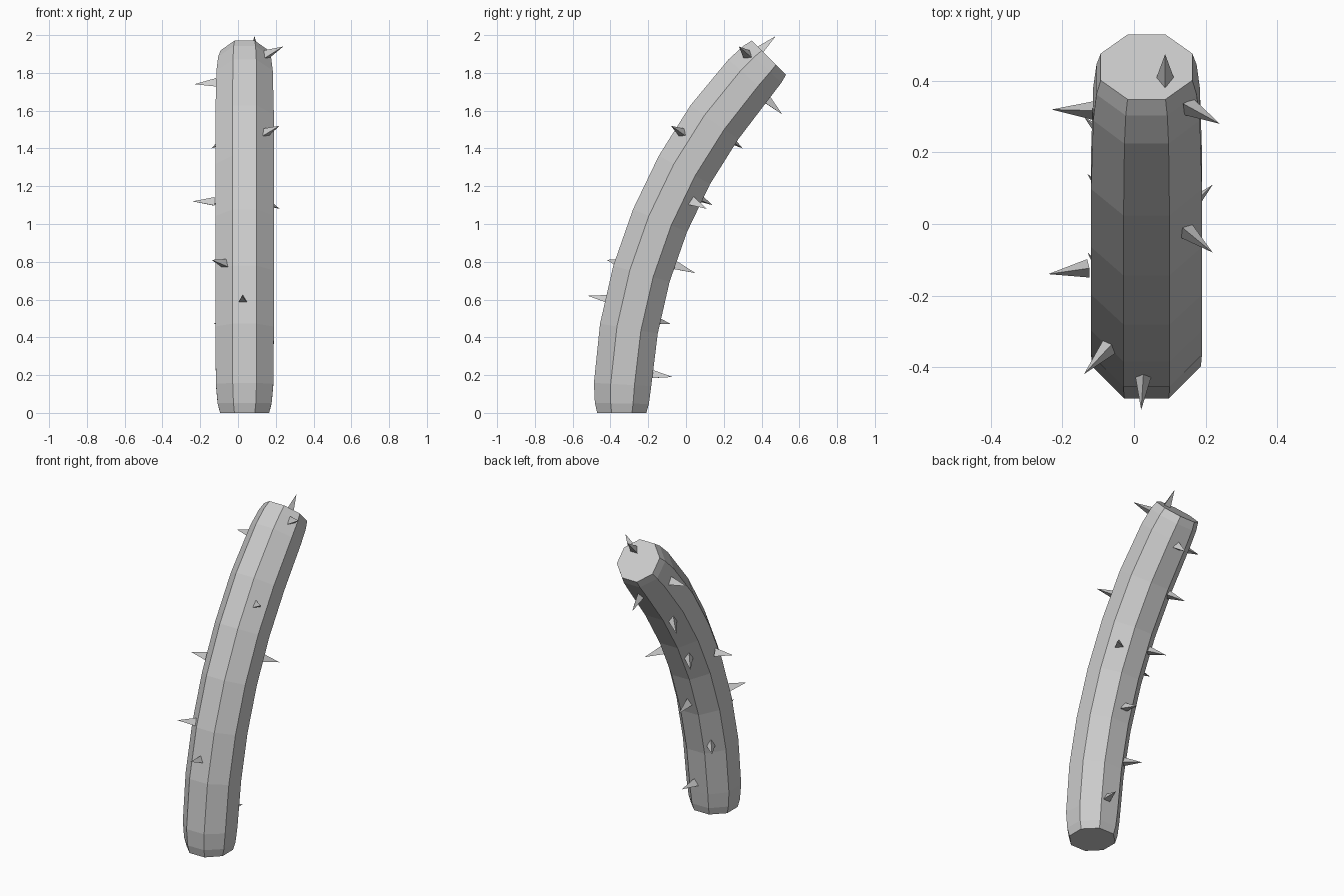
import bpy, bmesh, math
from mathutils import Vector

cube = bpy.data.objects.get("Cube")
if cube:
    bpy.data.objects.remove(cube)

grey = bpy.data.materials.new("plain_grey")
grey.use_nodes = True
colour = (0.6, 0.6, 0.6, 1)
grey.diffuse_color = colour
grey.node_tree.nodes["Principled BSDF"].inputs["Base Color"].default_value = colour

# The stem follows an eighth of a circle, leaning back
RADIUS, BEND = 2.66, math.pi / 4
ROOT = Vector((0.035, -0.34, 0))
CENTRE = ROOT + Vector((0, RADIUS, 0))
SIDES = 8


def axis_point(angle):
    return CENTRE + RADIUS * Vector((0, -math.cos(angle), math.sin(angle)))


def finish(name, bm):
    bmesh.ops.recalc_face_normals(bm, faces=bm.faces)
    mesh = bpy.data.meshes.new(name)
    bm.to_mesh(mesh)
    bm.free()
    mesh.materials.append(grey)
    obj = bpy.data.objects.new(name, mesh)
    bpy.context.collection.objects.link(obj)
    return obj


# Stem: octagonal rings with softened ends
lower = [(0, 0.130), (0.024, 0.143), (0.072, 0.152)]
upper = [(0.928, 0.149), (0.976, 0.140), (1, 0.128)]
middle = [(0.072 + 0.856 * i / 6, 0.155) for i in range(1, 6)]

bm = bmesh.new()
rings = []
for fraction, apothem in lower + middle + upper:
    angle = fraction * BEND
    back = Vector((0, math.cos(angle), -math.sin(angle)))
    r = apothem / math.cos(math.pi / SIDES)
    ring = []
    for k in range(SIDES):
        turn = (k + 0.5) * 2 * math.pi / SIDES
        offset = Vector((r * math.cos(turn), 0, 0)) + back * r * math.sin(turn)
        ring.append(bm.verts.new(axis_point(angle) + offset))
    rings.append(ring)
for a, b in zip(rings, rings[1:]):
    for k in range(SIDES):
        n = (k + 1) % SIDES
        bm.faces.new((a[k], a[n], b[n], b[k]))
bm.faces.new(rings[0])
bm.faces.new(rings[-1])
finish("stem", bm)


# Thorns: three-sided cones given by their tips
def thorn(name, tip, direction, length=0.115, radius=0.03):
    bm = bmesh.new()
    bmesh.ops.create_cone(bm, cap_ends=True, segments=3, radius1=radius,
                          radius2=0, depth=length)
    bmesh.ops.remove_doubles(bm, verts=bm.verts, dist=0.0001)
    bmesh.ops.translate(bm, verts=bm.verts, vec=(0, 0, -length / 2))
    obj = finish(name, bm)
    obj.rotation_mode = 'QUATERNION'
    obj.rotation_quaternion = direction.to_track_quat('Z', 'Y')
    obj.location = tip


tips = [
    (-0.23, 0.32, 1.74), (-0.24, -0.14, 1.12), (-0.14, 0.30, 1.40),
    (-0.13, 0.14, 1.10), (-0.14, -0.42, 0.81), (-0.13, -0.08, 0.47),
    (0.02, -0.52, 0.62), (0.24, 0.28, 1.94), (0.22, -0.08, 1.52),
    (0.22, 0.11, 1.08), (0.03, 0.51, 1.58), (0.02, 0.05, 0.74),
    (0.08, -0.07, 0.19),
]
for i, p in enumerate(tips):
    tip = Vector(p)
    angle = math.atan2(tip.z, CENTRE.y - tip.y)
    thorn(f"side_thorn_{i + 1}", tip, (tip - axis_point(angle)).normalized())

thorn("end_thorn", Vector((0.087, 0.475, 1.995)), Vector((0, 1, 1)).normalized())
